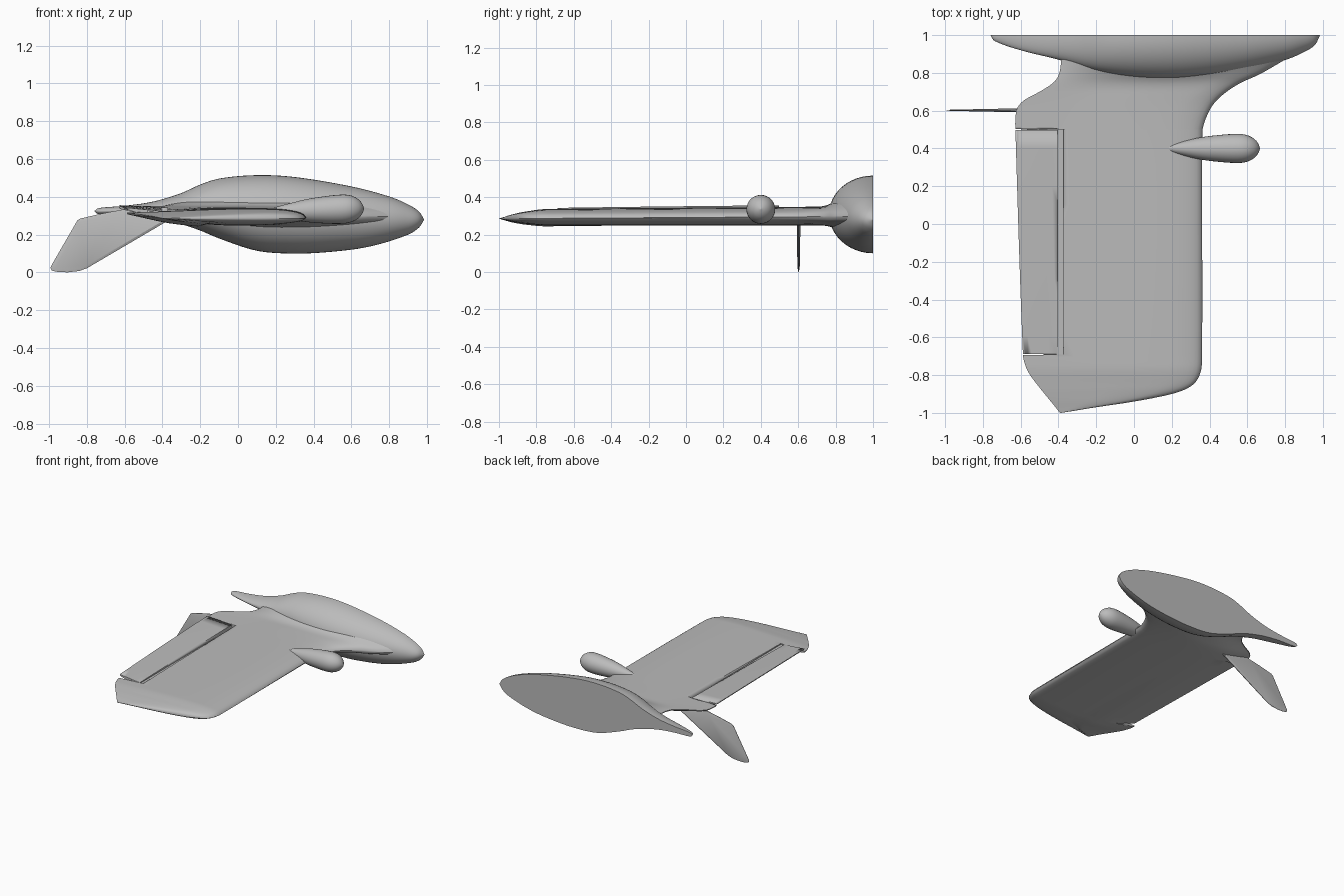
import bpy, bmesh, math

old = bpy.data.objects.get("Cube")
if old:
    bpy.data.objects.remove(old, do_unlink=True)

grey = bpy.data.materials.new("plain_grey")
grey.use_nodes = True
grey.diffuse_color = (0.5, 0.5, 0.5, 1)
grey.node_tree.nodes["Principled BSDF"].inputs["Base Color"].default_value = (0.5, 0.5, 0.5, 1)


def curve(table, t):
    """Smooth interpolation through (position, value) pairs in rising order."""
    t = min(max(t, table[0][0]), table[-1][0])
    i = max(k for k in range(len(table) - 1) if table[k][0] <= t)

    def slope(k):
        a, b = table[max(k - 1, 0)], table[min(k + 1, len(table) - 1)]
        return (b[1] - a[1]) / (b[0] - a[0])
    (x0, v0), (x1, v1) = table[i], table[i + 1]
    d = x1 - x0
    s = (t - x0) / d
    return (v0 * (1 + 2 * s) * (1 - s) ** 2 + v1 * s * s * (3 - 2 * s)
            + d * slope(i) * s * (1 - s) ** 2 - d * slope(i + 1) * s * s * (1 - s))


def finish(name, bm, angle=35):
    bmesh.ops.remove_doubles(bm, verts=bm.verts, dist=0.0002)
    bmesh.ops.recalc_face_normals(bm, faces=bm.faces)
    mesh = bpy.data.meshes.new(name)
    bm.to_mesh(mesh)
    bm.free()
    mesh.materials.append(grey)
    ob = bpy.data.objects.new(name, mesh)
    bpy.context.collection.objects.link(ob)
    bpy.ops.object.select_all(action="DESELECT")
    ob.select_set(True)
    bpy.context.view_layer.objects.active = ob
    bpy.ops.object.shade_smooth_by_angle(angle=math.radians(angle))
    return ob


def loft(name, rings, angle=35):
    """Skin a list of closed rings and cap both ends."""
    bm = bmesh.new()
    rows = [[bm.verts.new(p) for p in ring] for ring in rings]
    n = len(rows[0])
    for a, b in zip(rows, rows[1:]):
        for j in range(n):
            k = (j + 1) % n
            bm.faces.new((a[j], a[k], b[k], b[j]))
    bm.faces.new(rows[0])
    bm.faces.new(rows[-1])
    return finish(name, bm, angle)


# Half body, flat on its centre plane
top = [(-.76, .325), (-.74, .34), (-.6, .353), (-.45, .375), (-.3, .42), (-.2, .465),
       (-.1, .497), (.1, .515), (.3, .505), (.6, .455), (.8, .402), (.9, .36), (.96, .32), (.985, .28)]
bottom = [(-.76, .325), (-.74, .309), (-.6, .303), (-.45, .288), (-.3, .255), (-.2, .222),
          (-.1, .18), (.1, .115), (.3, .1), (.5, .11), (.7, .138), (.9, .2), (.96, .24), (.985, .28)]
width = [(-.76, 0), (-.74, .03), (-.6, .08), (-.4, .13), (-.2, .19), (0, .225), (.2, .235),
         (.4, .22), (.6, .185), (.8, .132), (.9, .09), (.96, .05), (.985, 0)]
rings = []
for i in range(65):
    x = .1125 - .8725 * math.cos(math.pi * i / 64)
    hi, lo, w = curve(top, x), curve(bottom, x), curve(width, x)
    rings.append([(x, 1 - w * math.cos(a), (hi + lo) / 2 + (hi - lo) / 2 * math.sin(a))
                  for a in (math.pi * (j / 24 - .5) for j in range(25))])
loft("body_half", rings)

# Wing: outline along the span, thickness factor, and aerofoil heights
lead = [(-1, -.385), (-.97, -.2), (-.94, 0), (-.9, .2), (-.86, .3), (-.8, .347), (-.72, .36),
        (.45, .36), (.5, .363), (.57, .385), (.64, .425), (.7, .49), (.75, .57), (.79, .66), (.87, .8)]
trail = [(-1, -.392), (-.94, -.44), (-.86, -.505), (-.8, -.55), (-.75, -.575), (-.69, -.588),
         (.5, -.628), (.57, -.627), (.62, -.615), (.66, -.575), (.7, -.5), (.75, -.425),
         (.8, -.395), (.87, -.385)]
thick = [(-1, .01), (-.97, .2), (-.94, .4), (-.9, .6), (-.86, .75), (-.75, 1), (.7, 1),
         (.75, 1.1), (.79, 1.4), (.83, 1.8), (.87, 2.2)]
upper = [(0, .295), (.01, .31), (.05, .327), (.15, .341), (.4, .348), (.75, .347), (1, .348)]
lower = [(0, .295), (.01, .28), (.05, .268), (.15, .257), (.3, .25), (.5, .253), (.75, .28), (1, .34)]
AIL_IN, AIL_OUT, HINGE = .5, -.69, -.4


def wing_ring(y, flap):
    le, te, f = curve(lead, y), curve(trail, y), curve(thick, y)
    k = (.6 - y) / 1.3
    us = [(1 - math.cos(math.pi * j / 28)) / 2 for j in range(29)]

    def point(table, u):
        x = le + (te - le) * u
        g = f if f < 1 else 1 + (f - 1) * math.sin(math.pi * u)
        z = .285 + (curve(table, u) - k * (.008 + .024 * u * u) * (table is upper or u > .6) - .285) * g
        if flap:
            z += max(0, (HINGE - x) / .2) * (.008 + .02 * k)
        return (x, y, z)
    return [point(upper, u) for u in us] + [point(lower, u) for u in reversed(us[1:-1])]


def span(a, b, n):
    return [a + (b - a) * i / n for i in range(n + 1)]


stations = [(y, False) for y in span(-1, AIL_OUT - .001, 24)]
stations += [(y, True) for y in span(AIL_OUT + .001, AIL_IN - .001, 12)]
stations += [(y, False) for y in span(AIL_IN + .001, .87, 26)]
wing = loft("wing", [wing_ring(y, flap) for y, flap in stations], 30)


# Cuts around the aileron: hinge groove and end slits
def cut(name, x0, x1, y0, y1, z0, z1):
    bm = bmesh.new()
    bmesh.ops.create_cube(bm, size=1)
    for v in bm.verts:
        v.co = [lo + (hi - lo) * (c + .5) for c, lo, hi in
                zip(v.co, (x0, y0, z0), (x1, y1, z1))]
    ob = finish(name, bm)
    ob.hide_render = True
    ob.hide_set(True)
    mod = wing.modifiers.new(name, "BOOLEAN")
    mod.operation, mod.solver, mod.object = "DIFFERENCE", "EXACT", ob


cut("hinge_groove_cutter", HINGE - .004, HINGE + .026, AIL_OUT, AIL_IN, .318, .5)
cut("outer_slit_cutter", -.7, -.48, AIL_OUT - .003, AIL_OUT + .003, .2, .5)
cut("inner_slit_cutter", -.7, HINGE, AIL_IN - .002, AIL_IN + .002, .33, .5)

# Teardrop pod on the leading edge
radius = [(.14, .002), (.25, .035), (.35, .058), (.45, .071), (.55, .077), (.6, .07),
          (.64, .048), (.66, .022), (.667, .001)]
rings = []
for i in range(33):
    x = .4035 - .2635 * math.cos(math.pi * i / 32)
    r = curve(radius, x)
    zc = .325 + .012 * min(1, max(0, (x - .3) / .3))
    rings.append([(x, .4 + r * math.cos(a), zc + r * math.sin(a))
                  for a in (math.tau * j / 28 for j in range(28))])
loft("pod", rings, 50)

# Thin swept fin below the trailing edge, thinner toward its tip
fin_outline = [(-.36, .28), (-.8, .022), (-.84, .008), (-.9, .001), (-.95, .002), (-.985, .01),
               (-.992, .025), (-.98, .05), (-.85, .275), (-.835, .285), (-.72, .312), (-.6, .335)]
mid = [sum(p[i] for p in fin_outline) / len(fin_outline) for i in (0, 1)]
rings = []
for side, inset in ((-1, .88), (-.3, 1), (.3, 1), (1, .88)):
    rings.append([(mid[0] + (x - mid[0]) * inset,
                   .602 + side * (.003 + .007 * min(1, (x + 1) / .4)),
                   mid[1] + (z - mid[1]) * inset) for x, z in fin_outline])
loft("fin", rings, 20)
